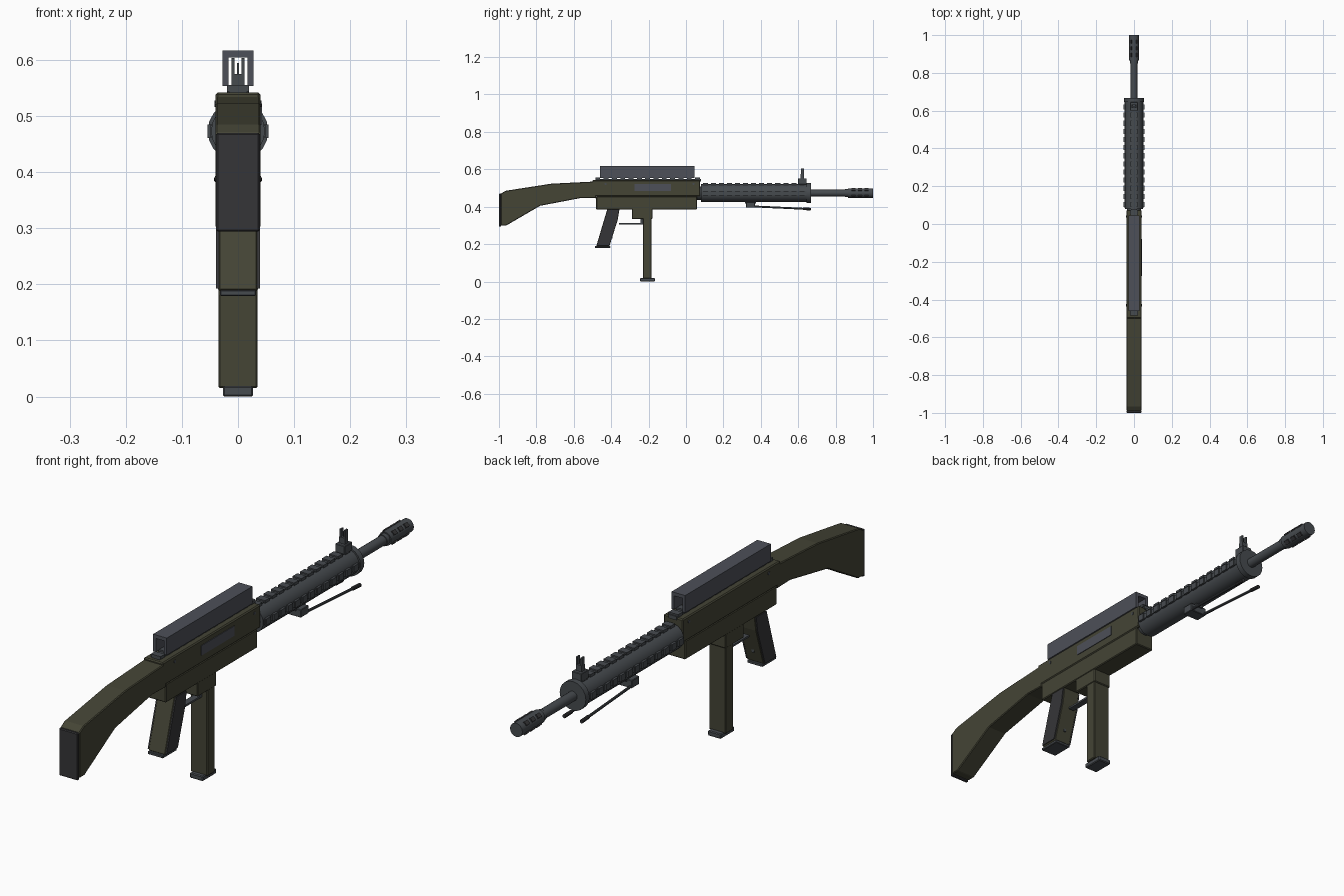
import bpy, bmesh, math
from mathutils import Matrix, Vector

if "Cube" in bpy.data.objects:
    bpy.data.objects.remove(bpy.data.objects["Cube"])


def mat(name, col):
    m = bpy.data.materials.new(name)
    m.diffuse_color = (*col, 1)
    m.use_nodes = True
    m.node_tree.nodes["Principled BSDF"].inputs["Base Color"].default_value = m.diffuse_color
    return m


OLIVE = mat("olive", (0.058, 0.058, 0.036))
STEEL = mat("gunmetal", (0.062, 0.070, 0.078))
BLUE = mat("blue_grey", (0.075, 0.080, 0.098))
DARK = mat("dark_rubber", (0.036, 0.036, 0.039))


def finish(name, bm, m, bevel=0, smooth=False):
    bmesh.ops.recalc_face_normals(bm, faces=bm.faces)
    me = bpy.data.meshes.new(name)
    bm.to_mesh(me)
    bm.free()
    me.materials.append(m)
    ob = bpy.data.objects.new(name, me)
    bpy.context.collection.objects.link(ob)
    if bevel:
        b = ob.modifiers.new("bevel", 'BEVEL')
        b.width = bevel
        b.segments = 1
        b.limit_method = 'ANGLE'
    if smooth:
        bpy.ops.object.select_all(action='DESELECT')
        ob.select_set(True)
        bpy.context.view_layer.objects.active = ob
        bpy.ops.object.shade_smooth_by_angle(angle=math.radians(35))
    return ob


def add_box(bm, x, y, z, rot=None):
    """x, y, z are (low, high) ranges; rot is applied afterwards."""
    size = [b - a for a, b in (x, y, z)]
    mid = [(a + b) / 2 for a, b in (x, y, z)]
    mx = Matrix.Translation(mid) @ Matrix.Diagonal((*size, 1))
    bmesh.ops.create_cube(bm, size=1, matrix=(rot or Matrix()) @ mx)


def box(name, x, y, z, m, bevel=0):
    bm = bmesh.new()
    add_box(bm, x, y, z)
    return finish(name, bm, m, bevel)


def profile(name, pts, x0, x1, m, bevel=0):
    """Side outline in (y, z) extruded from x0 to x1."""
    bm = bmesh.new()
    f = bm.faces.new([bm.verts.new((x0, y, z)) for y, z in pts])
    r = bmesh.ops.extrude_face_region(bm, geom=[f])
    bmesh.ops.translate(bm, vec=(x1 - x0, 0, 0),
                        verts=[v for v in r["geom"] if isinstance(v, bmesh.types.BMVert)])
    return finish(name, bm, m, bevel)


def rod(name, a, b, r, m, sides=20):
    a, b = Vector(a), Vector(b)
    d = b - a
    bm = bmesh.new()
    bmesh.ops.create_cone(bm, cap_ends=True, segments=sides, radius1=r, radius2=r, depth=d.length,
                          matrix=Matrix.Translation((a + b) / 2) @ d.to_track_quat('Z', 'Y').to_matrix().to_4x4())
    return finish(name, bm, m, smooth=True)


AX = 0.473  # bore height


def tube(name, y0, y1, r, m=STEEL, sides=20):
    return rod(name, (0, y0, AX), (0, y1, AX), r, m, sides)


# Stock and butt plate
profile("stock", [(-0.99, 0.30), (-0.99, 0.47), (-0.965, 0.485), (-0.72, 0.523), (-0.48, 0.535),
                  (-0.48, 0.445), (-0.56, 0.447), (-0.78, 0.405), (-0.96, 0.30)], -0.04, 0.04, OLIVE, 0.003)
box("butt_plate", (-0.039, 0.039), (-1.0, -0.988), (0.294, 0.47), DARK, 0.003)

# Receiver halves
box("upper_receiver", (-0.04, 0.04), (-0.50, 0.075), (0.455, 0.542), OLIVE, 0.004)
box("lower_receiver", (-0.039, 0.039), (-0.48, 0.06), (0.386, 0.456), OLIVE, 0.003)
box("ejection_port", (0.038, 0.0425), (-0.275, -0.08), (0.485, 0.522), BLUE)
for y in (-0.43, 0.04):
    rod("receiver_pin", (-0.042, y, 0.522), (0.042, y, 0.522), 0.006, STEEL, 10)

# Receiver rail with teeth
bm = bmesh.new()
add_box(bm, (-0.016, 0.016), (-0.485, 0.08), (0.535, 0.549))
for i in range(13):
    y = -0.485 + i * 0.0445
    add_box(bm, (-0.02, 0.02), (y, y + 0.026), (0.544, 0.555))
finish("receiver_rail", bm, STEEL)

# Hollow carry housing on the rail
profile_x = [(-0.028, 0.553), (-0.028, 0.617), (0.028, 0.617), (0.028, 0.553),
             (0.017, 0.553), (0.017, 0.604), (-0.017, 0.604), (-0.017, 0.553)]
bm = bmesh.new()
f = bm.faces.new([bm.verts.new((x, -0.46, z)) for x, z in profile_x])
r = bmesh.ops.extrude_face_region(bm, geom=[f])
bmesh.ops.translate(bm, vec=(0, 0.505, 0), verts=[v for v in r["geom"] if isinstance(v, bmesh.types.BMVert)])
finish("top_housing", bm, BLUE)

# Pistol grip with rubber side panels
grip = [(-0.42, 0.39), (-0.355, 0.39), (-0.365, 0.33), (-0.41, 0.188), (-0.48, 0.188)]
profile("grip", grip, -0.036, 0.036, OLIVE, 0.004)
c = Vector((-0.41, 0.28))
inner = [tuple(c + (Vector(p) - c) * 0.95) for p in grip]
for s in (-1, 1):
    profile("grip_panel", inner, s * 0.034, s * 0.039, DARK)
box("grip_base", (-0.032, 0.032), (-0.487, -0.405), (0.179, 0.19), STEEL, 0.002)

# Trigger and guard
box("trigger", (-0.005, 0.005), (-0.40, -0.393), (0.23, 0.345), STEEL)
box("trigger_guard", (-0.012, 0.012), (-0.357, -0.225), (0.305, 0.312), STEEL)
box("guard_post", (-0.012, 0.012), (-0.243, -0.225), (0.305, 0.34), STEEL)

# Magazine
box("magazine_well", (-0.037, 0.037), (-0.29, -0.18), (0.335, 0.39), OLIVE, 0.003)
box("magazine", (-0.035, 0.035), (-0.23, -0.184), (0.015, 0.34), OLIVE, 0.003)
box("magazine_base", (-0.027, 0.027), (-0.246, -0.166), (0.0, 0.019), STEEL, 0.003)

# Handguard, collar, barrel and muzzle
tube("barrel_neck", 0.06, 0.09, 0.036)
tube("handguard", 0.08, 0.655, 0.048)
tube("handguard_collar", 0.645, 0.667, 0.054)
tube("barrel", 0.66, 0.88, 0.018, sides=16)
tube("muzzle_neck", 0.85, 0.868, 0.021, sides=16)
tube("muzzle_brake", 0.866, 1.0, 0.0255, sides=16)

# Rails of raised teeth on the top and both sides of the handguard
for name, ang, w in (("top_rail", 0, 0.018), ("right_rail", 90, 0.012), ("left_rail", -90, 0.012)):
    bm = bmesh.new()
    rot = Matrix.Translation((0, 0, AX)) @ Matrix.Rotation(math.radians(ang), 4, 'Y')
    add_box(bm, (-w * 0.8, w * 0.8), (0.085, 0.65), (0.03, 0.0495), rot)
    for i in range(13):
        y = 0.09 + i * 0.043
        add_box(bm, (-w, w), (y, y + 0.027), (0.04, 0.0545), rot)
    finish(name, bm, STEEL)

# Muzzle vent ribs
bm = bmesh.new()
for ang in (45, 135, 225, 315):
    rot = Matrix.Translation((0, 0, AX)) @ Matrix.Rotation(math.radians(ang), 4, 'Y')
    for y in (0.885, 0.92, 0.955):
        add_box(bm, (-0.008, 0.008), (y, y + 0.02), (0.02, 0.029), rot)
finish("muzzle_vents", bm, DARK)

# Front sight
box("sight_base", (-0.02, 0.02), (0.60, 0.645), (0.52, 0.552), STEEL, 0.002)
box("sight_block", (-0.012, 0.012), (0.613, 0.632), (0.55, 0.575), STEEL)
for x in (-0.009, 0.009):
    box("sight_ear", (x - 0.003, x + 0.003), (0.615, 0.63), (0.57, 0.603), STEEL)
box("sight_post", (-0.002, 0.002), (0.62, 0.625), (0.57, 0.594), STEEL)

# Folded bipod
box("bipod_mount", (-0.034, 0.034), (0.322, 0.368), (0.395, 0.425), STEEL, 0.002)
box("bipod_bracket", (-0.015, 0.015), (0.315, 0.375), (0.418, 0.435), STEEL)
for s in (-1, 1):
    rod("bipod_leg", (s * 0.028, 0.35, 0.402), (s * 0.036, 0.65, 0.388), 0.005, STEEL, 10)
    rod("bipod_foot", (s * 0.035, 0.625, 0.389), (s * 0.036, 0.667, 0.387), 0.007, DARK, 10)
